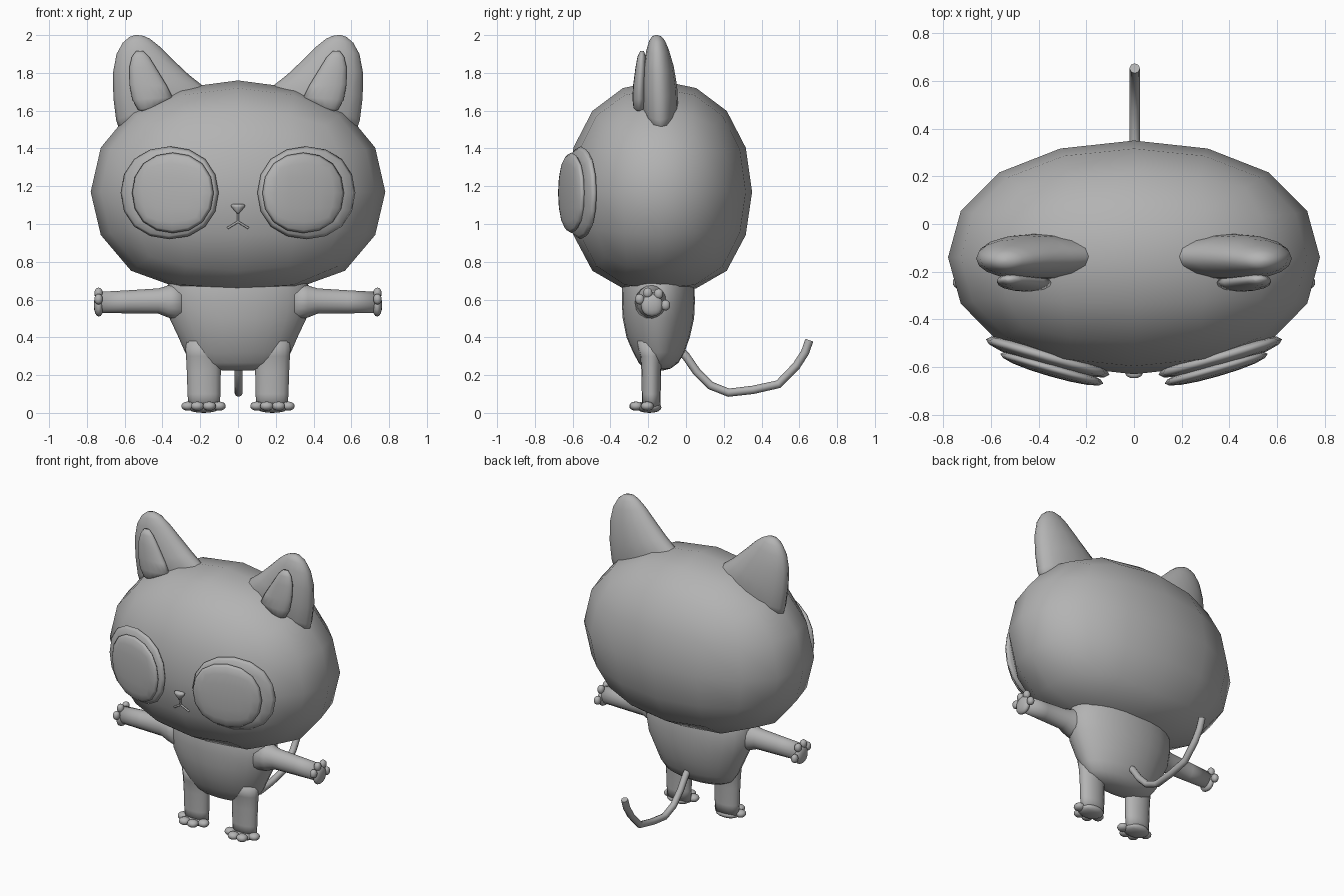
import bpy, bmesh, math
from mathutils import Vector, Matrix

if "Cube" in bpy.data.objects:
    bpy.data.objects.remove(bpy.data.objects["Cube"])

grey = bpy.data.materials.new("soft grey")
grey.diffuse_color = (0.45, 0.45, 0.45, 1)
grey.use_nodes = True
grey.node_tree.nodes["Principled BSDF"].inputs["Base Color"].default_value = grey.diffuse_color


def add_mesh(name, verts, faces):
    me = bpy.data.meshes.new(name)
    me.from_pydata([tuple(v) for v in verts], [], faces)
    bm = bmesh.new()
    bm.from_mesh(me)
    bmesh.ops.recalc_face_normals(bm, faces=bm.faces)
    bm.to_mesh(me)
    bm.free()
    for p in me.polygons:
        p.use_smooth = True
    me.materials.append(grey)
    ob = bpy.data.objects.new(name, me)
    bpy.context.collection.objects.link(ob)
    return ob


# Template ball: a cube subdivided twice, scaled to a unit extent
bpy.ops.mesh.primitive_cube_add(size=2)
cube = bpy.context.object
cube.modifiers.new("sub", 'SUBSURF').levels = 2
ev = cube.evaluated_get(bpy.context.evaluated_depsgraph_get())
tmp = ev.to_mesh()
BALL_V = [v.co.copy() for v in tmp.vertices]
BALL_F = [tuple(p.vertices) for p in tmp.polygons]
ev.to_mesh_clear()
bpy.data.objects.remove(cube)
ext = max(v.x for v in BALL_V)
BALL_V = [v / ext for v in BALL_V]


def ball(name, c, r, yaw=0.0):
    m = Matrix.Rotation(yaw, 3, 'Z')
    return add_mesh(name, [Vector(c) + m @ Vector((v.x * r[0], v.y * r[1], v.z * r[2]))
                           for v in BALL_V], BALL_F)


def loft(name, sections, n=16):
    """Each section is (centre, half-axis a, half-axis b): skin the ellipses and cap the ends."""
    verts, faces = [], []
    for c, a, b in sections:
        for i in range(n):
            t = 2 * math.pi * i / n
            verts.append(Vector(c) + Vector(a) * math.cos(t) + Vector(b) * math.sin(t))
    for k in range(len(sections) - 1):
        for i in range(n):
            j = (i + 1) % n
            faces.append((k * n + i, k * n + j, (k + 1) * n + j, (k + 1) * n + i))
    last = (len(sections) - 1) * n
    faces += [tuple(range(n)), tuple(range(last, last + n))]
    return add_mesh(name, verts, faces)


def ear_loft(name, s, rows):
    """Rows of (x0, z0, x1, z1, y, half thickness) seen from the front."""
    secs = []
    for x0, z0, x1, z1, y, t in rows:
        secs.append(((s * (x0 + x1) / 2, y, (z0 + z1) / 2),
                     (s * (x1 - x0) / 2, 0, (z1 - z0) / 2), (0, t, 0)))
    return loft(name, secs)


def tube(name, pts, r, sides=2):
    cu = bpy.data.curves.new(name, 'CURVE')
    cu.dimensions = '3D'
    cu.bevel_depth = r
    cu.bevel_resolution = sides
    cu.use_fill_caps = True
    sp = cu.splines.new('POLY')
    sp.points.add(len(pts) - 1)
    for p, q in zip(sp.points, pts):
        p.co = (*q, 1)
    cu.materials.append(grey)
    ob = bpy.data.objects.new(name, cu)
    bpy.context.collection.objects.link(ob)


# Head: wide ball with a flattened underside
def head_z(t):
    if t >= 0:
        return 1.17 + 0.59 * t
    t = -t
    return 1.17 - (0.575 * t if t < 0.8 else 0.51 + (t - 0.93) * 0.29)


add_mesh("head", [(v.x * 0.78, -0.14 + v.y * 0.49, head_z(v.z)) for v in BALL_V], BALL_F)

# Body: stacked ovals (z, half width, front y, back y)
rows = [(0.74, 0.34, -0.32, 0.03), (0.67, 0.375, -0.338, 0.045), (0.59, 0.38, -0.34, 0.047),
        (0.5, 0.362, -0.335, 0.043), (0.4, 0.315, -0.315, 0.02), (0.32, 0.28, -0.28, -0.008),
        (0.265, 0.24, -0.25, -0.04), (0.235, 0.18, -0.22, -0.08), (0.225, 0.08, -0.18, -0.12)]
loft("body", [((0, (f + b) / 2, z), (w, 0, 0), (0, (b - f) / 2, 0)) for z, w, f, b in rows], 24)

# Nose and mouth
loft("nose", [((0, -0.624, z), (w, 0, 0), (0, d, 0)) for z, w, d in
              ((1.107, 0.025, 0.012), (1.1, 0.038, 0.024), (1.088, 0.034, 0.024),
               (1.065, 0.013, 0.015), (1.055, 0.006, 0.008))], 10)
tube("mouth_stem", [(0, -0.618, 1.06), (0, -0.612, 1.012)], 0.006)

# Tail
tube("tail", [(0.003, y, z) for y, z in
              ((-0.04, 0.34), (0, 0.3), (0.055, 0.22), (0.13, 0.145), (0.225, 0.107), (0.355, 0.122),
               (0.49, 0.152), (0.585, 0.25), (0.63, 0.32), (0.653, 0.385))], 0.022)

for s, side in ((1, "right"), (-1, "left")):
    # Ears with raised inner pads
    ear_loft("ear_" + side, s, [
        (0.16, 1.71, 0.62, 1.47, -0.135, 0.085), (0.19, 1.735, 0.645, 1.55, -0.138, 0.096),
        (0.26, 1.79, 0.66, 1.67, -0.14, 0.093), (0.345, 1.87, 0.662, 1.8, -0.145, 0.08),
        (0.415, 1.94, 0.643, 1.9, -0.15, 0.06), (0.465, 1.98, 0.61, 1.96, -0.153, 0.042),
        (0.5, 1.996, 0.575, 1.99, -0.155, 0.025), (0.53, 2.0, 0.545, 2.0, -0.155, 0.006)])
    ear_loft("inner_ear_" + side, s, [
        (0.46, 1.605, 0.5, 1.595, -0.25, 0.012), (0.4, 1.63, 0.53, 1.605, -0.248, 0.03),
        (0.345, 1.67, 0.56, 1.66, -0.246, 0.038), (0.375, 1.73, 0.575, 1.74, -0.244, 0.036),
        (0.43, 1.82, 0.575, 1.83, -0.238, 0.03), (0.47, 1.885, 0.562, 1.885, -0.235, 0.022),
        (0.5, 1.915, 0.54, 1.915, -0.232, 0.01)])

    # Eyes: rim disc and lens disc, turned to follow the head
    ball("eye_rim_" + side, (s * 0.362, -0.558, 1.165), (0.27, 0.042, 0.246), s * 0.28)
    ball("eye_lens_" + side, (s * 0.345, -0.607, 1.165), (0.225, 0.033, 0.213), s * 0.28)
    tube("mouth_" + side, [(0, -0.612, 1.012), (s * 0.055, -0.602, 0.978)], 0.006)

    # Arms
    loft("arm_" + side, [((s * x, -0.18, z), (0, ry, 0), (0, 0, rz)) for x, z, ry, rz in
                         ((0.3, 0.585, 0.09, 0.1), (0.37, 0.59, 0.075, 0.085), (0.42, 0.592, 0.06, 0.067),
                          (0.58, 0.588, 0.054, 0.061), (0.73, 0.585, 0.048, 0.056))])
    # Hand pads
    ball("palm_" + side, (s * 0.737, -0.18, 0.57), (0.026, 0.058, 0.06))
    for i, (y, z) in enumerate(((-0.245, 0.602), (-0.202, 0.635), (-0.145, 0.63), (-0.108, 0.57))):
        ball(f"finger_{side}_{i}", (s * 0.738, y, z), (0.022, 0.024, 0.028))

    # Legs
    loft("leg_" + side, [((s * x, -0.184, z), (rx, 0, 0), (0, ry, 0)) for z, x, rx, ry in
                         ((0.38, 0.18, 0.1, 0.08), (0.3, 0.181, 0.094, 0.058), (0.22, 0.181, 0.09, 0.052),
                          (0.1, 0.18, 0.087, 0.05), (0.03, 0.18, 0.083, 0.048))])
    # Foot pads
    ball("sole_" + side, (s * 0.182, -0.195, 0.029), (0.085, 0.065, 0.029))
    for i, (x, y) in enumerate(((0.1, -0.225), (0.152, -0.266), (0.215, -0.264), (0.265, -0.205))):
        ball(f"toe_{side}_{i}", (s * x, y, 0.036), (0.035, 0.034, 0.024))
